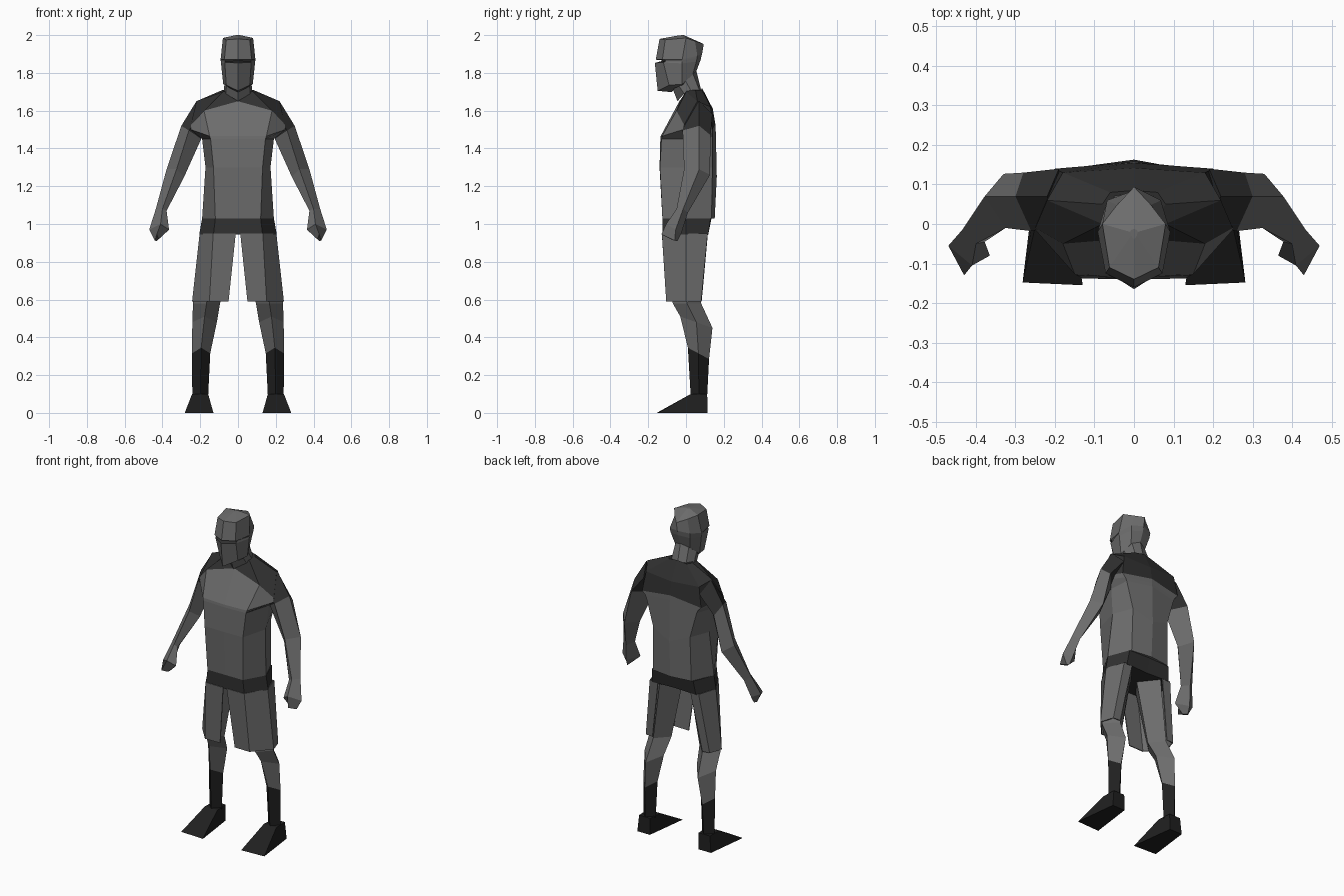
import bpy, bmesh, math


def material(name, v):
    m = bpy.data.materials.new(name)
    m.diffuse_color = (v, v, v, 1)
    return m


GREY = material("mid grey cloth", 0.15)
DARK = material("charcoal", 0.03)
BLACK = material("boot black", 0.014)


def loft(name, rings, mats, rule=None, closed=True):
    """Skin a list of equal rings; rule(centre) gives the material index."""
    bm = bmesh.new()
    vs = [[bm.verts.new(p) for p in r] for r in rings]
    n = len(rings[0])
    for a, b in zip(vs, vs[1:]):
        for i in range(n if closed else n - 1):
            j = (i + 1) % n
            bm.faces.new((a[i], a[j], b[j], b[i]))
    if closed:
        bm.faces.new(vs[0])
        bm.faces.new(vs[-1])
    bmesh.ops.recalc_face_normals(bm, faces=bm.faces)
    if rule:
        for f in bm.faces:
            f.material_index = rule(f.calc_center_median())
    me = bpy.data.meshes.new(name)
    bm.to_mesh(me)
    bm.free()
    ob = bpy.data.objects.new(name, me)
    bpy.context.collection.objects.link(ob)
    for m in mats:
        me.materials.append(m)
    return ob


def sym(half):
    """Complete a half ring (front centre ... back centre) by mirroring."""
    return half + [(-x, y, z) for x, y, z in half[-2:0:-1]]


def both(ob):
    ob.modifiers.new("mirror", 'MIRROR')
    return ob


# Torso
waist = [(0, -.125, 1.03), (.12, -.125, 1.03), (.19, 0, 1.03), (.13, .135, 1.03), (0, .152, 1.03)]
ribs = [(0, -.14, 1.3), (.13, -.138, 1.3), (.172, .02, 1.3), (.125, .14, 1.3), (0, .163, 1.25)]
armpit = [(0, -.136, 1.45), (.145, -.13, 1.45), (.19, .03, 1.45), (.17, .14, 1.46), (0, .158, 1.48)]
chest = [(0, -.134, 1.465), (.15, -.127, 1.465), (.25, -.015, 1.5), (.18, .14, 1.48), (0, .157, 1.5)]
torso_rings = [waist, ribs, armpit, chest]
loft("torso", [sym(r) for r in torso_rings], [GREY])

# Upper chest and dark shoulder yoke
collar = [(0, -.035, 1.65), (.18, -.05, 1.6), (.25, -.01, 1.525), (.2, .14, 1.5), (0, .155, 1.53)]
yoke = [(0, -.02, 1.67), (.08, 0, 1.7), (.22, .06, 1.65), (.18, .13, 1.62), (0, .142, 1.61)]
loft("upper_chest", [sym(chest), sym(collar)], [GREY])
loft("shoulder_yoke", [sym(collar), sym(yoke),
                       sym([(0, -.01, 1.69), (.05, .01, 1.71), (.08, .05, 1.71), (.06, .08, 1.71), (0, .085, 1.72)])],
     [DARK])

# Belt
loft("belt", [
    sym([(0, -.125, .945), (.13, -.125, .945), (.205, 0, .945), (.15, .118, .945), (0, .11, .945)]),
    sym([(0, -.124, 1.03), (.12, -.124, 1.03), (.19, 0, 1.03), (.14, .13, 1.03), (0, .135, 1.03)])], [DARK])

# Neck
loft("neck", [
    sym([(0, -.045, 1.65), (.065, -.01, 1.69), (.075, .03, 1.7), (.05, .07, 1.71), (0, .08, 1.71)]),
    sym([(0, -.08, 1.74), (.06, -.05, 1.75), (.07, -.01, 1.77), (.045, .035, 1.8), (0, .055, 1.81)])], [GREY])

# Head with a narrow dark eye slit
head = [
    [(0, -.075, 1.698), (.045, -.06, 1.72), (.065, -.015, 1.735), (.045, .03, 1.785), (0, .05, 1.805)],
    [(0, -.15, 1.705), (.062, -.09, 1.735), (.078, -.02, 1.74), (.05, .035, 1.79), (0, .055, 1.81)],
    [(0, -.165, 1.853), (.07, -.12, 1.855), (.09, -.02, 1.85), (.065, .055, 1.86), (0, .078, 1.87)],
    [(0, -.13, 1.862), (.068, -.108, 1.861), (.091, -.02, 1.86), (.066, .057, 1.87), (0, .08, 1.88)],
    [(0, -.13, 1.867), (.068, -.108, 1.867), (.092, -.02, 1.867), (.067, .059, 1.88), (0, .082, 1.89)],
    [(0, -.16, 1.87), (.072, -.125, 1.87), (.092, -.02, 1.872), (.068, .06, 1.89), (0, .085, 1.9)],
    [(0, -.14, 1.98), (.062, -.11, 1.975), (.08, 0, 1.985), (.043, .048, 1.968), (0, .094, 1.953)],
    [(0, -.04, 1.998), (.007, -.03, 1.999), (.01, -.02, 2.0), (.007, -.015, 2.0), (0, -.012, 2.0)],
]
loft("head", [sym(r) for r in head], [GREY, DARK],
     lambda c: 1 if 1.855 < c.z < 1.869 and c.y < -.07 else 0)

# Arms: ring order is outer, front, inner, back
shoulder = [(.22, .07, 1.65), (.18, 0, 1.6), (.19, .03, 1.47), (.19, .14, 1.58)]
cuff = [(.30, .07, 1.52), (.26, -.018, 1.495), (.195, .03, 1.45), (.28, .13, 1.47)]
forearm = [
    cuff,
    [(.378, .07, 1.29), (.325, -.01, 1.29), (.285, .04, 1.25), (.33, .127, 1.26)],
    [(.435, -.015, 1.08), (.40, -.05, 1.08), (.378, -.045, 1.07), (.40, .01, 1.06)],
    [(.47, -.055, .97), (.41, -.105, 1.0), (.365, -.08, .97), (.425, -.025, .95)],
    [(.44, -.06, .912), (.43, -.13, .945), (.42, -.08, .92), (.43, -.045, .91)],
]
both(loft("sleeve", [shoulder, cuff], [DARK]))
both(loft("arm_and_hand", forearm, [GREY]))


# Legs: four-sided sections (front ridge, outer, back, inner), tilted so the front is higher
def diamond(x0, x1, y0, y1, z, tilt=0):
    cx, cy = (x0 + x1) / 2, (y0 + y1) / 2
    return [(cx, y0, z + tilt), (x1, cy, z), (cx, y1, z - tilt), (x0, cy, z)]


shin_top = diamond(.147, .243, .01, .122, .315, .03)
both(loft("leg", [diamond(.02, .19, -.11, .105, .95), diamond(.095, .238, -.07, .08, .58),
                  diamond(.112, .242, -.03, .14, .48, .03), shin_top], [GREY]))
both(loft("boot_shaft", [shin_top, diamond(.158, .242, .025, .112, .09)], [BLACK]))
both(loft("foot", [
    [(.13, -.155, 0), (.282, -.148, 0), (.25, .115, 0), (.165, .115, 0)],
    [(.158, .025, .1), (.243, .025, .1), (.24, .112, .1), (.165, .112, .1)]], [BLACK]))

# Open cloth panels wrapping the front, outside and back of each thigh
panel = both(loft("thigh_panel", [
    [(.012, -.125, .95), (.13, -.125, .95), (.2, .0, .95), (.165, .112, .95), (.11, .113, .95)],
    [(.05, -.1, .59), (.15, -.102, .59), (.24, .0, .59), (.215, .078, .59), (.17, .08, .59)]],
    [GREY], closed=False))
thick = panel.modifiers.new("thickness", 'SOLIDIFY')
thick.thickness = .006
thick.offset = 0
